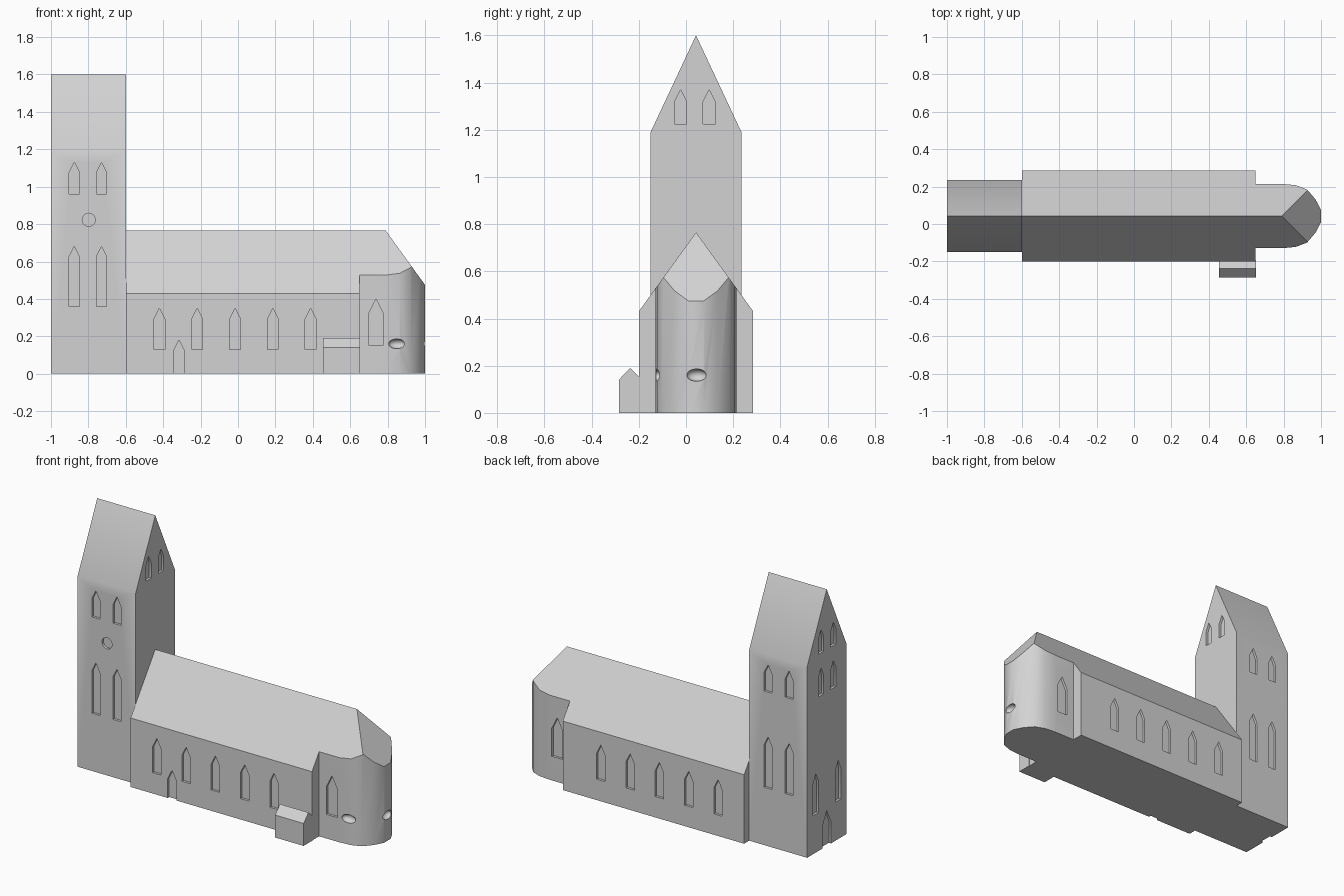
import bpy, bmesh, math
from mathutils import Vector, Matrix

if "Cube" in bpy.data.objects:
    bpy.data.objects.remove(bpy.data.objects["Cube"])

stone = bpy.data.materials.new("pale grey stone")
stone.diffuse_color = (0.65, 0.65, 0.65, 1)
stone.use_nodes = True
stone.node_tree.nodes["Principled BSDF"].inputs["Base Color"].default_value = stone.diffuse_color
CY = 0.0425          # y of the shared ridge line
DEPTH = 0.015        # window recess


def new_object(name, bm):
    bmesh.ops.recalc_face_normals(bm, faces=bm.faces)
    mesh = bpy.data.meshes.new(name)
    bm.to_mesh(mesh)
    bm.free()
    mesh.materials.append(stone)
    ob = bpy.data.objects.new(name, mesh)
    bpy.context.collection.objects.link(ob)
    return ob


def add_prism(bm, points, offset):
    """Extrude a closed 3D outline along offset."""
    face = bm.faces.new([bm.verts.new(p) for p in points])
    ext = bmesh.ops.extrude_face_region(bm, geom=[face])["geom"]
    verts = [g for g in ext if isinstance(g, bmesh.types.BMVert)]
    bmesh.ops.translate(bm, verts=verts, vec=offset)


def along_x(name, profile, x0, x1):
    bm = bmesh.new()
    add_prism(bm, [(x0, y, z) for y, z in profile], (x1 - x0, 0, 0))
    return new_object(name, bm)


def pointed(bm, axis, wall, c, w, z0, z1):
    """Pointed-arch cutter centred on a wall plane facing x or y."""
    h = w / 2
    outline = [(c - h, z0), (c + h, z0), (c + h, z1 - w), (c, z1), (c - h, z1 - w)]
    if axis == "y":
        add_prism(bm, [(a, wall - DEPTH, z) for a, z in outline], (0, 2 * DEPTH, 0))
    else:
        add_prism(bm, [(wall - DEPTH, a, z) for a, z in outline], (2 * DEPTH, 0, 0))


def bowl(bm, centre, radii):
    m = Matrix.Translation(centre) @ Matrix.Diagonal((*radii, 1))
    bmesh.ops.create_uvsphere(bm, u_segments=24, v_segments=12, radius=1, matrix=m)


def carve(ob, bm):
    cutter = new_object("cutter", bm)
    cutter.hide_render = True
    mod = ob.modifiers.new("openings", "BOOLEAN")
    mod.operation = "DIFFERENCE"
    mod.solver = "EXACT"
    mod.object = cutter
    select(ob)
    bpy.ops.object.modifier_apply(modifier=mod.name)
    bpy.data.objects.remove(cutter)


def select(ob):
    bpy.ops.object.select_all(action="DESELECT")
    ob.select_set(True)
    bpy.context.view_layer.objects.active = ob


# Tower with saddleback roof
tower = along_x("tower", [(-0.15, 0), (0.235, 0), (0.235, 1.19), (CY, 1.6), (-0.15, 1.19)], -1, -0.6)
cut = bmesh.new()
for wall in (-0.15, 0.235):
    for x in (-0.875, -0.73):
        pointed(cut, "y", wall, x, 0.055, 0.36, 0.68)
        pointed(cut, "y", wall, x, 0.055, 0.96, 1.13)
for y in (-0.023, 0.098):
    for wall in (-1, -0.6):
        pointed(cut, "x", wall, y, 0.052, 1.225, 1.37)
    pointed(cut, "x", -1, y, 0.052, 0.96, 1.13)
for y in (-0.07, 0.15):
    pointed(cut, "x", -1, y, 0.052, 0.24, 0.49)
pointed(cut, "x", -1, CY, 0.085, -0.02, 0.22)
# round window on the tower front
ring = [(-0.798 + 0.035 * math.cos(a), -0.15 - DEPTH, 0.823 + 0.035 * math.sin(a))
        for a in (i * math.tau / 24 for i in range(24))]
add_prism(cut, ring, (0, 2 * DEPTH, 0))
carve(tower, cut)

# Nave with gabled roof
nave = along_x("nave", [(-0.2, 0), (0.285, 0), (0.285, 0.43), (CY, 0.765), (-0.2, 0.43)], -0.6, 0.65)
cut = bmesh.new()
for wall in (-0.2, 0.285):
    for x in (-0.42, -0.218, -0.016, 0.186, 0.388):
        pointed(cut, "y", wall, x, 0.058, 0.13, 0.35)
pointed(cut, "y", -0.2, -0.315, 0.06, -0.02, 0.18)
carve(nave, cut)

# Choir with rounded apse: footprint prism trimmed by three roof planes
half = [(0.65, 0.172), (0.79, 0.172), (0.865, 0.165), (0.925, 0.142), (0.97, 0.09), (1.0, 0.033)]
foot = [(x, CY - y) for x, y in half] + [(x, CY + y) for x, y in reversed(half)]
bm = bmesh.new()
add_prism(bm, [(x, y, 0) for x, y in foot], (0, 0, 1))
slope = 0.335 / 0.2425
for direction in ((0, -slope, 1), (0, slope, 1), (slope, 0, 1)):
    res = bmesh.ops.bisect_plane(bm, geom=bm.verts[:] + bm.edges[:] + bm.faces[:], dist=1e-5,
                                 plane_co=(0.79, CY, 0.765), plane_no=Vector(direction).normalized(),
                                 clear_outer=True)
    edges = [e for e in bm.edges if e.is_boundary]
    bmesh.ops.holes_fill(bm, edges=edges, sides=0)
choir = new_object("choir", bm)
cut = bmesh.new()
for wall in (CY - 0.172, CY + 0.172):
    pointed(cut, "y", wall, 0.738, 0.075, 0.15, 0.4)
bowl(cut, (0.85, -0.125, 0.16), (0.045, 0.03, 0.026))
bowl(cut, (1.0, 0.045, 0.16), (0.03, 0.042, 0.026))
carve(choir, cut)

# Small side porch
porch = along_x("porch", [(-0.285, 0), (-0.195, 0), (-0.195, 0.15), (-0.237, 0.19), (-0.285, 0.14)], 0.455, 0.652)

for ob in (tower, nave, choir, porch):
    select(ob)
    bpy.ops.object.shade_smooth_by_angle(angle=math.radians(32))
